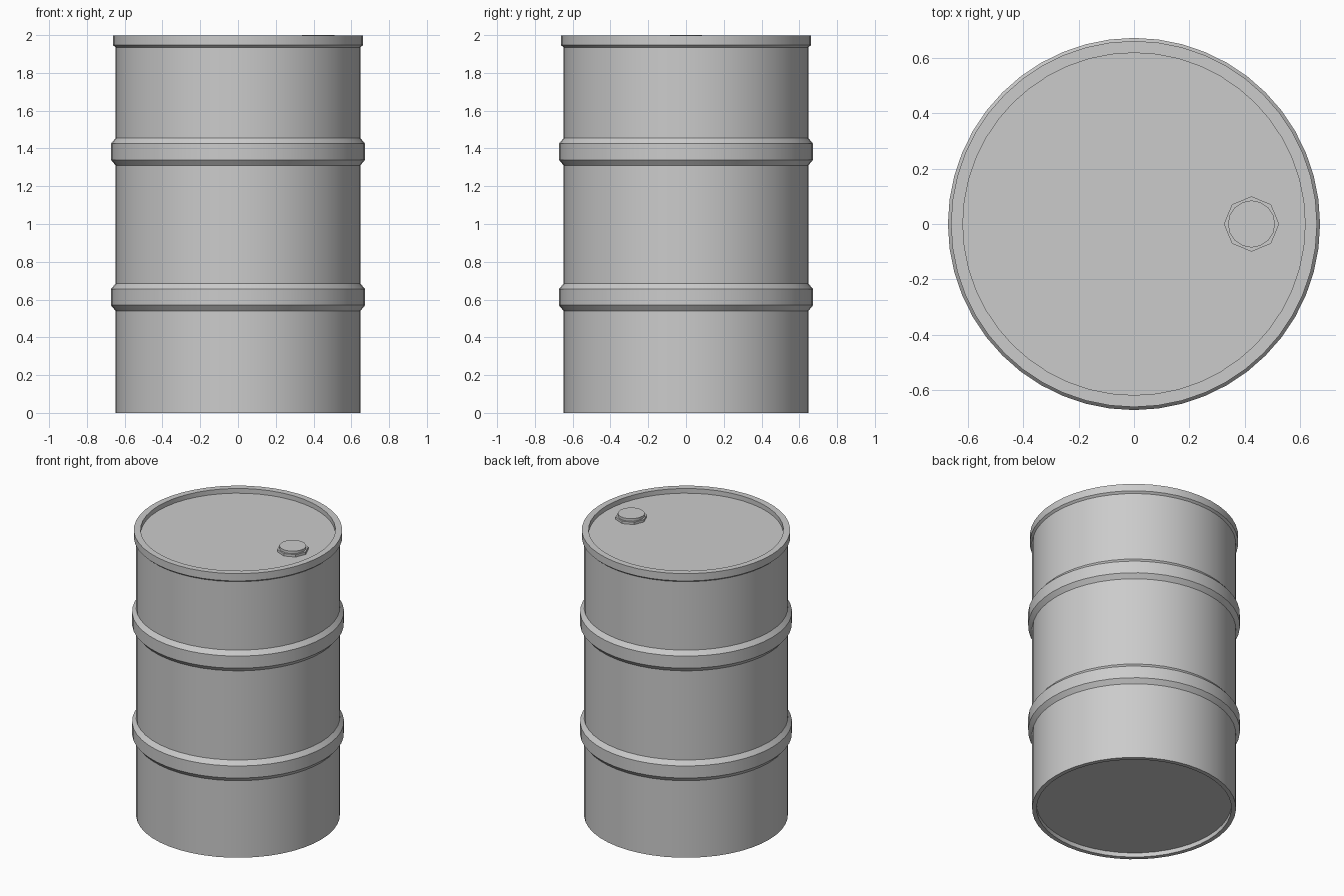
import bpy, bmesh, math

if "Cube" in bpy.data.objects:
    bpy.data.objects.remove(bpy.data.objects["Cube"])


def lathe(name, profile, segments, center=(0, 0)):
    """Revolve an (r, z) profile; both ends are closed with flat caps."""
    bm = bmesh.new()
    rings = []
    for r, z in profile:
        rings.append([bm.verts.new((r * math.cos(2 * math.pi * i / segments),
                                    r * math.sin(2 * math.pi * i / segments), z))
                      for i in range(segments)])
    for a, b in zip(rings, rings[1:]):
        for i in range(segments):
            j = (i + 1) % segments
            bm.faces.new((a[i], a[j], b[j], b[i]))
    bm.faces.new(rings[0][::-1])
    bm.faces.new(rings[-1])
    bmesh.ops.recalc_face_normals(bm, faces=bm.faces[:])
    mesh = bpy.data.meshes.new(name)
    bm.to_mesh(mesh)
    bm.free()
    obj = bpy.data.objects.new(name, mesh)
    obj.location = (center[0], center[1], 0)
    bpy.context.collection.objects.link(obj)
    bpy.ops.object.select_all(action='DESELECT')
    obj.select_set(True)
    bpy.context.view_layer.objects.active = obj
    bpy.ops.object.shade_smooth_by_angle(angle=math.radians(25))
    return obj


BODY, RIB, LIP, INNER = 0.648, 0.673, 0.662, 0.619


def rib(z):
    """Raised hoop with bevelled shoulders, starting at height z."""
    return [(BODY, z), (RIB, z + 0.03), (RIB, z + 0.115), (BODY, z + 0.145)]


# Drum: recessed base, wall with two hoops, top lip and recessed lid
profile = [(INNER, 0.03), (INNER, 0.0), (BODY, 0.0)]
profile += rib(0.54) + rib(1.31)
profile += [(BODY, 1.935), (LIP, 1.947), (LIP, 1.998), (INNER, 1.998), (INNER, 1.965)]
lathe("drum", profile, 48)

# Filler cap: octagonal collar with a round plug on top
CAP = (0.425, 0)
lathe("cap_collar", [(0.1, 1.96), (0.1, 1.982)], 8, CAP)
lathe("cap_plug", [(0.085, 1.975), (0.085, 2.0)], 16, CAP)
